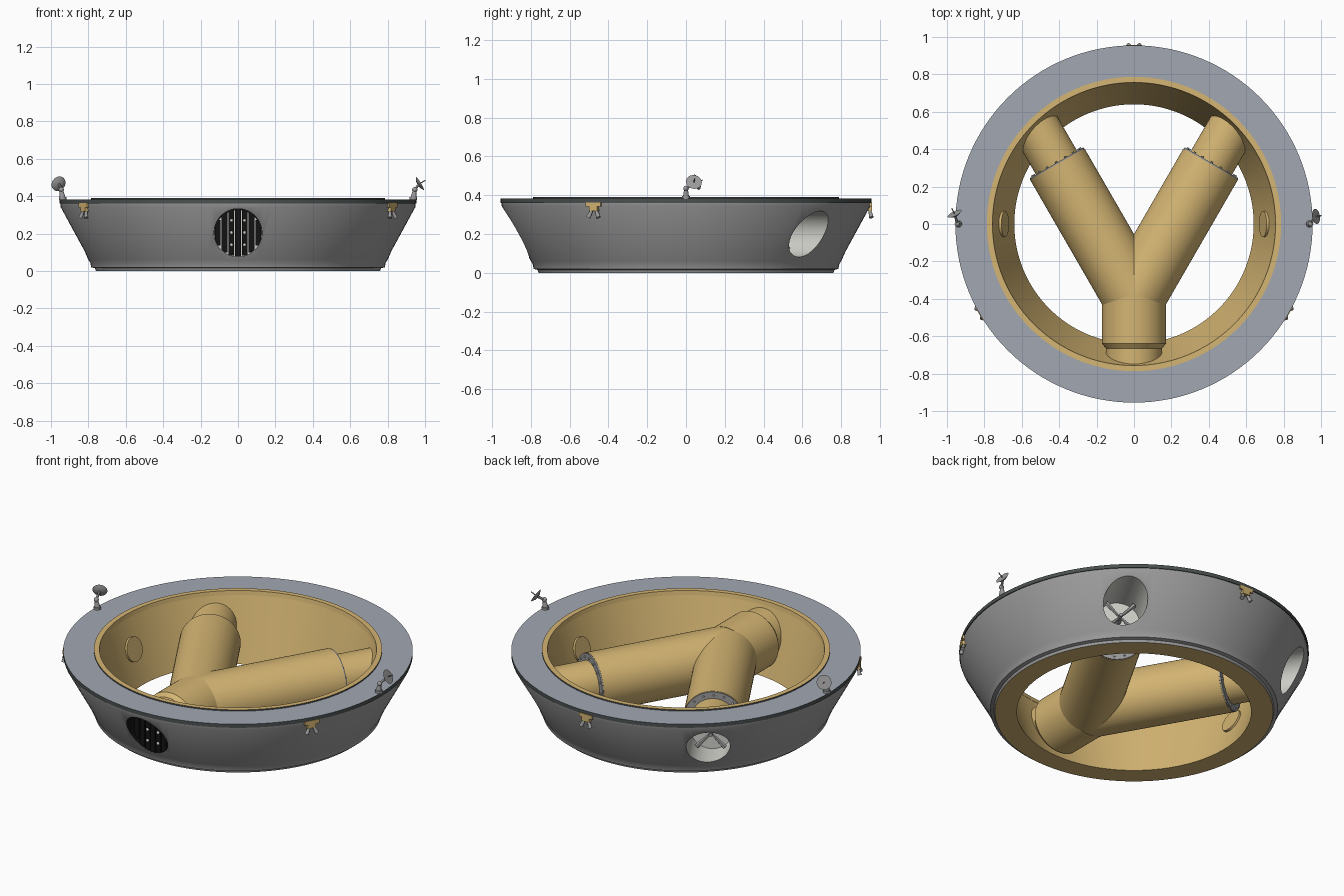
import bpy, bmesh, math
from mathutils import Vector, Matrix

cube = bpy.data.objects.get("Cube")
if cube:
    bpy.data.objects.remove(cube, do_unlink=True)


def material(name, r, g, b):
    m = bpy.data.materials.new(name)
    m.use_nodes = True
    m.diffuse_color = (r, g, b, 1)
    m.node_tree.nodes["Principled BSDF"].inputs["Base Color"].default_value = (r, g, b, 1)
    return m


GREY = material("hull_grey", .33, .33, .33)
GOLD = material("gold_foil", .66, .46, .17)
DECK = material("deck_blue_grey", .36, .39, .45)
DARK = material("rim_dark", .07, .08, .08)
BLACK = material("grille_black", .006, .006, .006)
PALE = material("pale_liner", .62, .62, .58)


def finish(name, bm, mats):
    bmesh.ops.recalc_face_normals(bm, faces=bm.faces)
    me = bpy.data.meshes.new(name)
    bm.to_mesh(me)
    bm.free()
    ob = bpy.data.objects.new(name, me)
    bpy.context.collection.objects.link(ob)
    for m in mats:
        me.materials.append(m)
    smooth(ob)
    return ob


def activate(ob):
    bpy.ops.object.select_all(action='DESELECT')
    ob.select_set(True)
    bpy.context.view_layer.objects.active = ob


def smooth(ob):
    activate(ob)
    bpy.ops.object.shade_smooth_by_angle(angle=math.radians(30))


def lathe(name, profile, mats, slots, seg=128):
    """Closed ring; slots gives the material of each profile edge."""
    bm = bmesh.new()
    loops = []
    for i in range(seg):
        a = math.tau * i / seg
        loops.append([bm.verts.new((r * math.cos(a), r * math.sin(a), z)) for r, z in profile])
    n = len(profile)
    for i in range(seg):
        p, q = loops[i], loops[(i + 1) % seg]
        for j in range(n):
            k = (j + 1) % n
            bm.faces.new((p[j], q[j], q[k], p[k])).material_index = slots[j]
    return finish(name, bm, mats)


def rod(name, p0, p1, r0, mat, r1=None, seg=48):
    """Cylinder or cone between two points."""
    p0, p1 = Vector(p0), Vector(p1)
    d = p1 - p0
    mx = Matrix.Translation((p0 + p1) / 2) @ d.to_track_quat('Z', 'Y').to_matrix().to_4x4()
    bm = bmesh.new()
    bmesh.ops.create_cone(bm, cap_ends=True, segments=seg, radius1=r0,
                          radius2=r0 if r1 is None else r1, depth=d.length, matrix=mx)
    return finish(name, bm, [mat])


def box(name, centre, size, mat, angle=0):
    bm = bmesh.new()
    mx = Matrix.Translation(centre) @ Matrix.Rotation(angle, 4, 'Z') @ Matrix.Diagonal((*size, 1))
    bmesh.ops.create_cube(bm, size=1, matrix=mx)
    return finish(name, bm, [mat])


def ball(name, centre, r, mat):
    bm = bmesh.new()
    bmesh.ops.create_uvsphere(bm, u_segments=16, v_segments=8, radius=r,
                              matrix=Matrix.Translation(centre))
    return finish(name, bm, [mat])


def cut(targets, cutter):
    cutter.hide_render = True
    for ob in targets:
        mod = ob.modifiers.new("opening", 'BOOLEAN')
        mod.operation, mod.solver = 'DIFFERENCE', 'EXACT'
        mod.material_mode = 'TRANSFER'
        mod.object = cutter
        activate(ob)
        bpy.ops.object.modifier_apply(modifier=mod.name)
        smooth(ob)
    bpy.data.objects.remove(cutter, do_unlink=True)


# Flared ring body: grey outside, gold inside and underneath
hull = lathe("hull_ring",
             [(.64, 0), (.76, 0), (.765, .015), (.785, .02), (.79, .045), (.80, .06),
              (.822, .11), (.95, .345), (.95, .37), (.755, .37)],
             [GREY, GOLD], [1, 0, 0, 0, 0, 0, 0, 0, 1, 1])
lathe("top_deck", [(.787, .36), (.955, .36), (.955, .382), (.787, .382)],
      [DECK, DARK], [1, 1, 0, 1])
lathe("inner_lip", [(.752, .365), (.787, .365), (.787, .39), (.757, .39)],
      [GOLD, DARK], [0, 1, 0, 0])

# Front stem of the Y duct
Z = .2
rod("duct_stem", (0, -.64, Z), (0, -.39, Z), .17, GOLD, seg=64)
rod("stem_shoulder", (0, -.665, Z), (0, -.64, Z), .15, GOLD, .17, seg=64)
collar = rod("stem_collar", (0, -.76, Z), (0, -.66, Z), .15, GOLD, seg=64)
cut([hull, collar], rod("intake_cutter", (0, -1.1, Z + .005), (0, -.68, Z + .005), .128, BLACK, seg=64))

# Intake grille: slats clipped to the round opening, with studs
rod("intake_back", (0, -.69, Z), (0, -.675, Z), .127, PALE)
for i in range(-3, 4):
    x = i * .036
    half = math.sqrt(.128 ** 2 - x ** 2)
    box("grille_slat", (x, -.79, Z + .005), (.03, .04, 2 * half), BLACK)
for x in (-.035, .035):
    for dz in (-.065, 0, .065):
        ball("grille_stud", (x, -.812, Z + .005 + dz), .009, PALE)

# Two arms with bolted flanges, outlets and propellers
for side, label in ((1, "left"), (-1, "right")):
    axis = Vector((side * .5, math.sqrt(.75), 0))
    across = Vector((axis.y, -axis.x, 0))
    up = Vector((0, 0, 1))

    def at(s, u=0, v=0):
        return Vector((0, -.39, Z)) + axis * s + across * u + up * v

    rod(label + "_duct_arm", at(0), at(.82), .168, GOLD, seg=64)
    rod(label + "_arm_flange", at(.82), at(.828), .166, GREY, seg=64)
    for i in range(16):
        a = math.tau * i / 16
        u, v = .148 * math.cos(a), .148 * math.sin(a)
        rod(label + "_flange_bolt", at(.826, u, v), at(.836, u, v), .006, PALE, seg=8)
    nozzle = rod(label + "_outlet_pipe", at(.8), at(1.08), .127, GOLD, seg=64)
    cut([hull, nozzle], rod("outlet_cutter", at(.95), at(1.6), .118, PALE, seg=64))
    rod(label + "_propeller_hub", at(.94), at(1.03), .016, GREY, .01, seg=16)
    for i in range(4):
        a = math.tau * (i + .5) / 4
        c, s = math.cos(a), math.sin(a)
        rod(label + "_propeller_blade", at(1.0), at(1.01, .11 * c, .11 * s), .006, GREY, .014, seg=6)

    # Round boss on the sloping inner wall
    c, n = Vector((side * .702, 0, .2)), Vector((-side * .956, 0, .293))
    rod(label + "_wall_boss", c - n * .01, c + n * .014, .07, GOLD)

# Thruster brackets under the rim
for deg in (90, 210, 330):
    a = math.radians(deg)
    out = Vector((math.cos(a), math.sin(a), 0))
    tan = Vector((-out.y, out.x, 0))

    def rim(r, t, z):
        return out * r + tan * t + Vector((0, 0, z))

    box("thruster_bracket", rim(.948, 0, .352), (.02, .088, .022), GOLD, a)
    box("thruster_block", rim(.946, 0, .333), (.024, .05, .03), GOLD, a)
    for t in (-1, 1):
        rod("thruster_nozzle", rim(.945, t * .01, .33), rim(.955, t * .03, .285), .006, GREY, .012, seg=16)

# Dish antennas on both sides of the deck
for side, label, centre, normal in (
        (1, "left", (.968, .04, .465), (.84, .12, .5)),
        (-1, "right", (-.957, .05, .465), (-.42, .85, .3))):
    c, n = Vector(centre), Vector(normal).normalized()
    top = Vector((side * .945, 0, .435))
    rod(label + "_antenna_base", (side * .938, 0, .38), (side * .938, 0, .395), .02, GREY, seg=24)
    rod(label + "_antenna_post", (side * .938, 0, .39), top, .016, GREY, .009, seg=24)
    ball(label + "_antenna_joint", top, .014, GREY)
    rod(label + "_antenna_arm", top, c, .007, GREY, seg=12)
    rod(label + "_antenna_dish", c - n * .006, c + n * .006, .02, GREY, .041, seg=32)
    rod(label + "_antenna_feed", c, c + n * .04, .003, GREY, seg=8)
